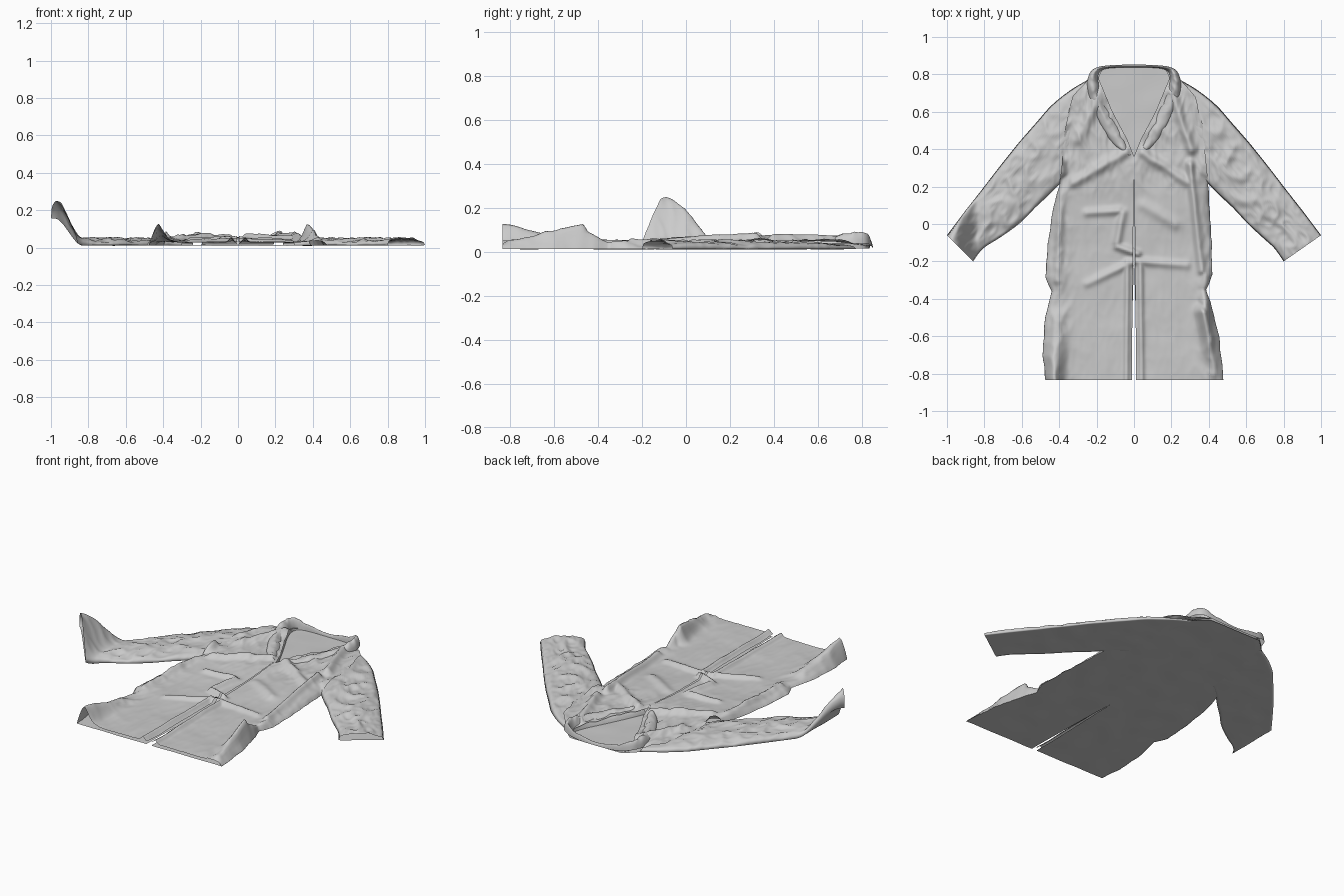
import bpy, bmesh, math
from mathutils import Vector, noise

if "Cube" in bpy.data.objects:
    bpy.data.objects.remove(bpy.data.objects["Cube"])


def clamp(t):
    return max(0.0, min(1.0, t))


def smooth(t):
    t = clamp(t)
    return t * t * (3 - 2 * t)


def along(pts, t):
    """Point on a smooth curve through pts, t in 0..1."""
    n = len(pts) - 1
    i = min(int(t * n), n - 1)
    f = t * n - i
    p = [Vector(pts[max(0, min(n, i + k))]) for k in (-1, 0, 1, 2)]
    return 0.5 * (2 * p[1] + (p[2] - p[0]) * f + (2 * p[0] - 5 * p[1] + 4 * p[2] - p[3]) * f * f
                  + (3 * p[1] - p[0] - 3 * p[2] + p[3]) * f ** 3)


def table(pts, y):
    """Linear lookup of x at y in a list of (y, x)."""
    for (a, xa), (b, xb) in zip(pts, pts[1:]):
        if y <= b:
            return xa + (xb - xa) * clamp((y - a) / (b - a))
    return pts[-1][1]


def crumple(x, y, sx, sy, seed):
    """Sharp-crested cloth wrinkles, 0..1."""
    n = noise.noise(Vector((x * sx, y * sy, seed)))
    m = noise.noise(Vector((x * sx * 2.1 + 3, y * sy * 2.1, seed + 5)))
    return clamp(1 - 2.2 * abs(n)) * 0.65 + clamp(1 - 2.2 * abs(m)) * 0.35


def grid_object(name, rows, closed=False, up=True):
    bm = bmesh.new()
    vs = [[bm.verts.new(p) for p in r] for r in rows]
    n = len(rows[0])
    for a, b in zip(vs, vs[1:]):
        for i in range(n if closed else n - 1):
            j = (i + 1) % n
            bm.faces.new((a[i], a[j], b[j], b[i]))
    bm.normal_update()
    if closed:
        bmesh.ops.recalc_face_normals(bm, faces=bm.faces[:])
    elif (sum(f.normal.z for f in bm.faces) > 0) != up:
        bmesh.ops.reverse_faces(bm, faces=bm.faces[:])
    me = bpy.data.meshes.new(name)
    bm.to_mesh(me)
    bm.free()
    for p in me.polygons:
        p.use_smooth = True
    ob = bpy.data.objects.new(name, me)
    bpy.context.collection.objects.link(ob)
    return ob


# Side outlines of the body as (y, |x|)
SHOULDER = [(0.22, 0.395), (0.5, 0.37), (0.68, 0.33), (0.77, 0.25), (0.845, 0.17)]
EDGE = {-1: [(-0.835, 0.47), (-0.7, 0.49), (-0.5, 0.475), (-0.36, 0.44), (-0.28, 0.475),
             (-0.1, 0.46), (0.1, 0.43)] + SHOULDER,
        1: [(-0.835, 0.48), (-0.6, 0.455), (-0.42, 0.41), (-0.35, 0.385), (-0.27, 0.42),
            (0.0, 0.41)] + SHOULDER}
NECK = [(-0.835, 0.012), (-0.2, 0.006), (0.36, 0.0), (0.45, 0.035), (0.6, 0.115), (0.78, 0.19), (0.845, 0.16)]

# Large folds on the front: x1, y1, x2, y2, width, start height, end height
FOLDS = [
    (-.39, .33, -.41, -.30, .022, .030, .020), (.30, .32, .36, -.25, .020, .035, .025),
    (-.32, .22, -.05, .38, .025, .022, .022), (.05, .38, .29, .22, .025, .025, .022),
    (-.435, -.86, -.41, -.50, .045, .100, .015), (.375, -.47, .43, -.80, .035, .090, .020),
    (.385, -.47, .39, -.25, .025, .080, .010), (-.25, .06, -.08, .07, .020, .016, .022),
    (-.06, .06, -.09, -.10, .020, .022, .025), (-.09, -.12, .02, -.16, .018, .025, .030),
    (.05, .10, .22, .0, .030, .012, .015), (-.25, -.32, .0, -.20, .020, .012, .022),
    (.02, -.20, .28, -.22, .020, .022, .012), (-.035, -.2, -.04, -.84, .014, .025, .022),
    (.035, -.2, .04, -.84, .014, .025, .022), (-.30, .45, -.18, .70, .030, .02, .02),
    (.20, .70, .31, .40, .025, .025, .03)]


def folds(x, y):
    z = 0.0
    for x1, y1, x2, y2, w, h1, h2 in FOLDS:
        dx, dy = x2 - x1, y2 - y1
        t = clamp(((x - x1) * dx + (y - y1) * dy) / (dx * dx + dy * dy))
        d2 = (x - x1 - t * dx) ** 2 + (y - y1 - t * dy) ** 2
        if d2 < 9 * w * w:
            z = max(z, (h1 + (h2 - h1) * t) * math.exp(-d2 / (w * w)))
    return z


def front_z(x, y, d):
    pinch = max(math.sqrt(clamp(d / 0.05)), smooth((y - 0.2) / 0.08))
    if y > 0.7:
        pinch *= 1 - 0.6 * smooth((y - 0.7) / 0.14)
    chest = smooth((y + 0.25) / 0.5)
    base = 0.016 + 0.014 * chest + 0.006 * noise.noise(Vector((x * 6, y * 5, 2)))
    rough = (0.003 + 0.010 * smooth((y - 0.1) / 0.25) + 0.010 * smooth((abs(x) - 0.3) / 0.1))
    return 0.012 + pinch * (base + folds(x, y) + rough * crumple(x, y, 13, 6, 1))


def back_z(x, y, d):
    return 0.013 + 0.003 * noise.noise(Vector((x * 8, y * 7, 9))) * clamp(d / 0.04)


# Front panels and back panels, with a narrow vent at the bottom of the back
NU, NV = 46, 170
for s, side in ((-1, "left"), (1, "right")):
    for layer in ("front", "back"):
        rows = []
        for j in range(NV + 1):
            y = -0.835 + 1.68 * j / NV
            outer = table(EDGE[s], y) + 0.006 * noise.noise(Vector((s, y * 14, 0)))
            if layer == "front":
                inner = table(NECK, y)
            else:
                inner = 0.016 * clamp((-0.2 - y) / 0.5)
            row = []
            for i in range(NU + 1):
                a = outer + (inner - outer) * i / NU
                z = (front_z if layer == "front" else back_z)(s * a, y, outer - a)
                row.append((s * a, y, z))
            rows.append(row)
        grid_object(f"{side}_{layer}_panel", rows, up=layer == "front")

# Crumpled sleeves: flattened tubes, left cuff lifted off the ground
OUTER = [(.24, .775), (.34, .715), (.44, .635), (.52, .545), (.62, .43), (.72, .305),
         (.82, .175), (.91, .06), (1.0, -.06)]
INNER = [(.30, .30), (.35, .26), (.395, .215), (.46, .15), (.53, .085), (.61, .0),
         (.69, -.075), (.75, -.13), (.80, -.2)]
NS, NL = 32, 110
for s, side in ((-1, "left"), (1, "right")):
    rows = []
    for j in range(NL + 1):
        v = j / NL
        a, b = along(OUTER, v), along(INNER, v)
        if s < 0:
            b = b + Vector((0.06, 0.0)) * smooth((v - 0.55) / 0.4)
        ring = []
        for k in range(2 * NS):
            top = k <= NS
            u = k / NS if top else 2 - k / NS
            p = a.lerp(b, u)
            x, y = s * p.x, p.y
            round_ = math.sqrt(max(0.0, 1 - (2 * u - 1) ** 2)) ** 0.7
            lift = smooth((p.x - 0.83) / 0.15) if s < 0 else 0.0
            if top:
                wr = crumple(x + s * y * 0.4, y, 9, 8, 3 + s)
                z = 0.014 + round_ * (0.022 + 0.022 * wr * smooth((v + 0.1) / 0.4) + 0.07 * lift)
            else:
                z = 0.012 + 0.003 * round_ * noise.noise(Vector((x * 9, y * 9, 4)))
            ring.append((x, y, z + 0.145 * lift))
        rows.append(ring)
    grid_object(f"{side}_sleeve", rows, closed=True)

# Collar and lapels: one rolled strip around the neck opening
half_in = [(.005, .37), (.06, .49), (.12, .61), (.17, .71), (.19, .79), (.15, .83)]
half_out = [(.05, .37), (.13, .45), (.20, .57), (.245, .69), (.245, .785), (.19, .84)]
inn = [(-x, y) for x, y in half_in] + [(0, .836)] + half_in[::-1]
out = [(-x, y) for x, y in half_out] + [(0, .852)] + half_out[::-1]
rows = []
for j in range(161):
    v = j / 160
    a, b = along(inn, v), along(out, v)
    m = min(v, 1 - v) * 2
    height = 0.035 + 0.022 * math.exp(-((m - 0.66) / 0.2) ** 2) - 0.02 * smooth((m - 0.8) / 0.2)
    row = []
    for i in range(17):
        u = i / 16
        p = a.lerp(b, u)
        arch = math.sin(math.pi * u) ** 0.6 if 0 < u < 1 else 0
        base = 0.016 + 0.022 * u * (1 - smooth((m - 0.75) / 0.2))
        row.append((p.x, p.y, base + arch * height * (0.8 + 0.35 * crumple(p.x, p.y, 11, 8, 7))))
    rows.append(row)
grid_object("collar", rows)
